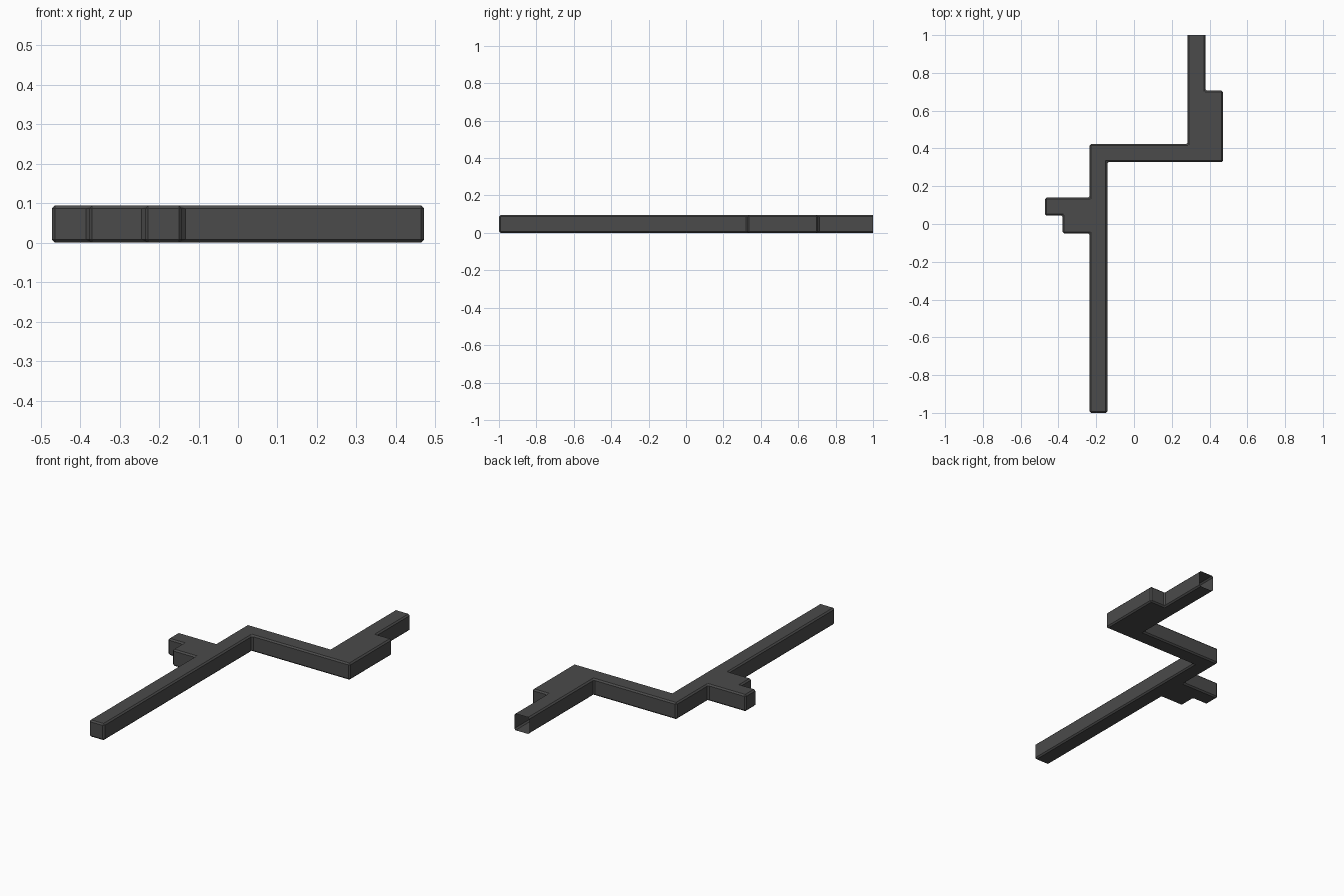
import bpy, bmesh

if "Cube" in bpy.data.objects:
    bpy.data.objects.remove(bpy.data.objects["Cube"])

U = 0.0944            # corridor module: width and height
Y0 = 0.328            # front line of the cross corridor
BEVEL = 0.008

mat = bpy.data.materials.new("dark grey")
mat.diffuse_color = (0.07, 0.07, 0.07, 1)
mat.use_nodes = True
mat.node_tree.nodes["Principled BSDF"].inputs["Base Color"].default_value = mat.diffuse_color

# plan outline, counter-clockwise from the closed front end
yc, yr = Y0 + U, Y0 + 4 * U
outline = [
    (-2.5 * U, -1), (-1.5 * U, -1), (-1.5 * U, Y0), (5 * U, Y0), (5 * U, yr),
    (4 * U, yr), (4 * U, 1), (3 * U, 1), (3 * U, yc), (-2.5 * U, yc),
    (-2.5 * U, Y0 - 2 * U), (-5 * U, Y0 - 2 * U), (-5 * U, Y0 - 3 * U),
    (-4 * U, Y0 - 3 * U), (-4 * U, Y0 - 4 * U), (-2.5 * U, Y0 - 4 * U),
]

# extrude the plan into a tunnel shell
bm = bmesh.new()
floor = bm.faces.new([bm.verts.new((x, y, 0)) for x, y in outline])
ext = bmesh.ops.extrude_face_region(bm, geom=[floor], use_keep_orig=True)
top = [g for g in ext["geom"] if isinstance(g, bmesh.types.BMVert)]
bmesh.ops.translate(bm, verts=top, vec=(0, 0, U))
bmesh.ops.recalc_face_normals(bm, faces=bm.faces)

# open mouth at the back end
mouth = [f for f in bm.faces if all(v.co.y > 0.999 for v in f.verts)]
bmesh.ops.delete(bm, geom=mouth, context="FACES_ONLY")

mesh = bpy.data.meshes.new("tunnel")
bm.to_mesh(mesh)
bm.free()
mesh.materials.append(mat)
tunnel = bpy.data.objects.new("tunnel", mesh)
bpy.context.collection.objects.link(tunnel)

# chamfer on every corner edge
bev = tunnel.modifiers.new("chamfer", "BEVEL")
bev.width = BEVEL
bev.segments = 1
bev.limit_method = "ANGLE"
